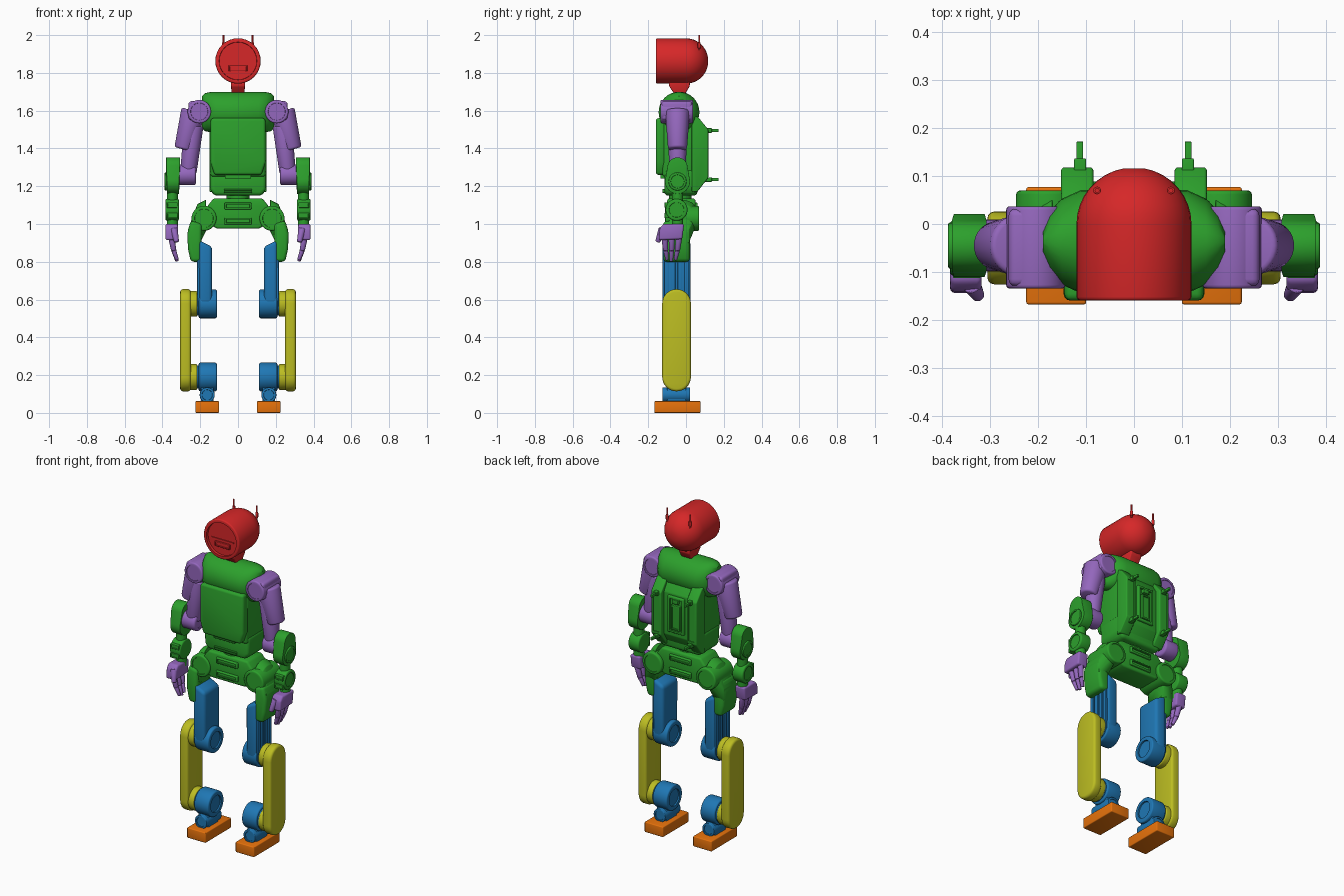
import bpy, bmesh
from math import cos, sin, pi, radians
from mathutils import Vector

cube = bpy.data.objects.get("Cube")
if cube:
    bpy.data.objects.remove(cube, do_unlink=True)


def material(name, rgb):
    m = bpy.data.materials.new(name)
    m.use_nodes = True
    col = [((c / 255 + 0.055) / 1.055) ** 2.4 for c in rgb] + [1]
    m.diffuse_color = col
    m.node_tree.nodes["Principled BSDF"].inputs["Base Color"].default_value = col
    return m


RED = material("red", (214, 39, 40))
GREEN = material("green", (44, 160, 44))
PURPLE = material("purple", (148, 103, 189))
BLUE = material("blue", (31, 119, 180))
YELLOW = material("yellow", (188, 189, 34))
ORANGE = material("orange", (255, 127, 14))


def solid(name, mat, pts, bevel=0.0, mirror=False, insets=(), seg=3):
    """Convex solid round the points, with rounded edges and inset panels."""
    bm = bmesh.new()
    for p in pts:
        bm.verts.new(p)
    bmesh.ops.remove_doubles(bm, verts=bm.verts, dist=1e-5)
    bmesh.ops.convex_hull(bm, input=bm.verts)
    loose = [v for v in bm.verts if not v.link_faces]
    bmesh.ops.delete(bm, geom=loose, context='VERTS')
    bmesh.ops.dissolve_limit(bm, angle_limit=radians(1), verts=bm.verts, edges=bm.edges)
    bmesh.ops.recalc_face_normals(bm, faces=bm.faces)
    if bevel:
        edges = [e for e in bm.edges if e.calc_face_angle(0) > radians(28)]
        bmesh.ops.bevel(bm, geom=edges, offset=bevel, segments=seg, profile=0.5,
                        affect='EDGES', clamp_overlap=True)
    for direction, thick, depth in insets:
        bm.normal_update()
        d = Vector(direction)
        facing = [f for f in bm.faces if f.normal.dot(d) > 0.95]
        if facing:
            f = max(facing, key=lambda f: f.calc_area())
            bmesh.ops.inset_region(bm, faces=[f], thickness=thick)
            bmesh.ops.inset_region(bm, faces=[f], thickness=0.001, depth=depth)
    mesh = bpy.data.meshes.new(name)
    bm.to_mesh(mesh)
    bm.free()
    mesh.materials.append(mat)
    for poly in mesh.polygons:
        poly.use_smooth = True
    mesh.set_sharp_from_angle(angle=radians(32))
    ob = bpy.data.objects.new(name, mesh)
    bpy.context.collection.objects.link(ob)
    if mirror:
        ob.modifiers.new("Mirror", 'MIRROR')
    return ob


def ring(c, axis, r, r2=None, n=32):
    a = Vector(axis).normalized()
    u = a.orthogonal().normalized() if abs(a.x) < 0.9 else Vector((0, 1, 0))
    if abs(a.y) < 0.01:
        u = Vector((0, 1, 0))
    v = a.cross(u)
    r2 = r2 or r
    return [Vector(c) + u * r * cos(2 * pi * i / n) + v * r2 * sin(2 * pi * i / n)
            for i in range(n)]


def rod(p0, p1, r0, r1=None):
    axis = Vector(p1) - Vector(p0)
    return ring(p0, axis, r0) + ring(p1, axis, r1 or r0)


def box(x0, x1, y0, y1, z0, z1):
    return [(x, y, z) for x in (x0, x1) for y in (y0, y1) for z in (z0, z1)]


def prism_x(profile, x0, x1):
    return [(x, y, z) for x in (x0, x1) for y, z in profile]


def prism_y(profile, y0, y1):
    return [(x, y, z) for y in (y0, y1) for x, z in profile]


FRONT, BACK, OUT, IN = (0, -1, 0), (0, 1, 0), (1, 0, 0), (-1, 0, 0)
ARM_Y, LEG_Y = -0.045, -0.05

# Head, face and neck
dome = [p for i in range(9)
        for p in ring((0, 0.118 * sin(i * pi / 18), 1.863), BACK, 0.12 * cos(i * pi / 18) + 1e-4)]
solid("head", RED, ring((0, -0.16, 1.863), BACK, 0.12) + dome, 0.008,
      insets=[(FRONT, 0.012, -0.015)])
solid("mouth", RED, box(-0.05, 0.05, -0.155, -0.14, 1.81, 1.84), 0.003,
      insets=[(FRONT, 0.004, -0.006)])
solid("brow", RED, box(-0.075, 0.075, -0.15, -0.14, 1.853, 1.858))
solid("antennas", RED, rod((0.077, 0.07, 1.92), (0.077, 0.07, 2.0), 0.005), mirror=True)
solid("antenna_bases", RED, rod((0.077, 0.07, 1.93), (0.077, 0.07, 1.96), 0.008), 0.002, True)
solid("neck", RED, box(-0.037, 0.037, -0.09, 0.02, 1.73, 1.77)
      + box(-0.033, 0.033, -0.055, -0.01, 1.68, 1.70), 0.006)

# Torso
yoke = []
for x, ry, rz in ((0.11, 0.108, 0.108), (0.15, 0.09, 0.106), (0.175, 0.065, 0.1), (0.19, 0.03, 0.085)):
    for s in (-1, 1):
        yoke += ring((s * x, -0.037, 1.592), OUT, ry, rz)
solid("shoulder_yoke", GREEN, yoke)
solid("torso", GREEN, box(-0.145, 0.145, -0.125, 0.06, 1.25, 1.58), 0.015)
solid("chest_plate", GREEN, prism_y([(s * x, z) for s in (-1, 1) for x, z in
      ((0.145, 1.56), (0.147, 1.33), (0.125, 1.26))], -0.16, -0.11), 0.014)
solid("abdomen", GREEN, prism_y([(s * x, z) for s in (-1, 1) for x, z in
      ((0.15, 1.29), (0.148, 1.18), (0.125, 1.15))], -0.115, 0.06), 0.02)
solid("abdomen_vent", GREEN, box(-0.075, 0.075, -0.125, -0.1, 1.165, 1.185), 0.003,
      insets=[(FRONT, 0.004, -0.008)])
solid("chest_latch", GREEN, box(-0.07, 0.07, -0.135, -0.1, 1.24, 1.265), 0.003,
      insets=[(FRONT, 0.004, -0.006)])
solid("waist", GREEN, rod((0, -0.03, 1.08), (0, -0.03, 1.2), 0.06))

# Back pack
pack = [(0.03, 1.58), (0.065, 1.565), (0.118, 1.5), (0.118, 1.245), (0.06, 1.17), (0.03, 1.17)]
solid("pack_rails", GREEN, prism_x(pack, 0.085, 0.152), 0.006, True, [(BACK, 0.012, -0.004)])
solid("pack_core", GREEN, prism_x([(y * 0.75, z) for y, z in pack], -0.1, 0.1), 0.005)
solid("pack_panel", GREEN, box(-0.055, 0.055, 0.07, 0.102, 1.27, 1.49), 0.006,
      insets=[(BACK, 0.012, -0.012)])
solid("pack_battery", GREEN, box(-0.03, 0.03, 0.08, 0.105, 1.29, 1.44), 0.004,
      insets=[(BACK, 0.008, -0.006)])
solid("pack_latch", GREEN, box(-0.02, 0.02, 0.08, 0.108, 1.45, 1.475), 0.003)
for z in (1.235, 1.495):
    solid("pack_hook", GREEN, box(0.106, 0.12, 0.1, 0.172, z - 0.008, z + 0.008), 0.002, True)
    solid("pack_hook_base", GREEN, box(0.1, 0.125, 0.09, 0.137, z - 0.012, z + 0.012), 0.003, True)

# Arms
solid("shoulder", PURPLE, rod((0.205, -0.135, 1.595), (0.205, 0.037, 1.595), 0.062), 0.008, True,
      [(FRONT, 0.008, -0.003), (BACK, 0.008, -0.003)])
solid("shoulder_block", PURPLE, box(0.2, 0.262, -0.13, 0.032, 1.55, 1.65), 0.015, True)
solid("upper_arm", PURPLE, rod((0.235, ARM_Y, 1.6), (0.288, ARM_Y, 1.395), 0.066, 0.05), 0.012, True)
solid("upper_arm_link", PURPLE, rod((0.235, ARM_Y, 1.52), (0.263, ARM_Y, 1.27), 0.052, 0.043), 0.008, True)
solid("elbow", PURPLE, rod((0.223, ARM_Y, 1.26), (0.32, ARM_Y, 1.26), 0.054), 0.012, True,
      [(IN, 0.008, -0.004)])
solid("forearm", GREEN, ring((0.308, ARM_Y, 1.3), OUT, 0.053) + ring((0.38, ARM_Y, 1.3), OUT, 0.053)
      + ring((0.312, ARM_Y, 1.225), OUT, 0.066) + ring((0.376, ARM_Y, 1.225), OUT, 0.066), 0.01, True)
solid("forearm_cap", GREEN, rod((0.37, ARM_Y, 1.225), (0.388, ARM_Y, 1.225), 0.048), 0.004, True,
      [(OUT, 0.008, -0.004)])
solid("wrist_neck", GREEN, rod((0.347, ARM_Y, 0.97), (0.347, ARM_Y, 1.2), 0.03), 0, True)
solid("wrist", GREEN, ring((0.313, -0.05, 1.075), OUT, 0.058) + ring((0.384, -0.05, 1.075), OUT, 0.058),
      0.008, True, [(OUT, 0.01, -0.005)])
for z in (1.045, 1.1):
    solid("wrist_vent", GREEN, box(0.32, 0.378, -0.113, -0.06, z - 0.014, z + 0.014), 0.003, True,
          [(FRONT, 0.004, -0.006)])

# Hands
solid("palm", PURPLE, prism_x([(-0.14, 0.975), (-0.145, 0.915), (-0.02, 0.92), (-0.01, 1.0), (-0.12, 1.0)],
      0.318, 0.384), 0.01, True)
for i in range(3):
    y = -0.115 + 0.04 * i
    tip = -0.1 + 0.022 * i
    knuckle = (0.34, (y + tip) / 2, 0.86)
    solid("finger_base", PURPLE, rod((0.355, y, 0.94), knuckle, 0.017, 0.014), 0.004, True)
    solid("finger_tip", PURPLE, rod(knuckle, (0.322, tip, 0.802 + 0.008 * abs(i - 1)), 0.013, 0.009),
          0.003, True)
solid("thumb", PURPLE, rod((0.34, -0.125, 0.975), (0.325, -0.15, 0.905), 0.02, 0.013), 0.005, True)

# Pelvis and hips
solid("pelvis", GREEN, prism_y([(s * x, z) for s in (-1, 1) for x, z in
      ((0.13, 1.135), (0.165, 1.09), (0.14, 0.99), (0.11, 0.975))], -0.1, 0.05), 0.012)
for y0, y1, d in ((-0.112, -0.08, FRONT), (0.03, 0.062, BACK)):
    for z in (1.015, 1.095):
        solid("pelvis_vent", GREEN, box(-0.072, 0.072, y0, y1, z - 0.018, z + 0.018), 0.005,
              insets=[(d, 0.006, -0.008)])
solid("hip_joint", GREEN, rod((0.18, -0.11, 1.03), (0.18, 0.07, 1.03), 0.066), 0.008, True,
      [(FRONT, 0.008, -0.003), (BACK, 0.008, -0.003)])
solid("hip_shell", GREEN, ring((0.17, -0.015, 1.045), OUT, 0.083) + ring((0.215, -0.02, 1.03), OUT, 0.075)
      + box(0.2, 0.265, -0.105, 0.015, 0.9, 0.97), 0.014, True)
solid("outer_thigh", GREEN, prism_y([(0.19, 1.0), (0.25, 1.02), (0.268, 0.95), (0.265, 0.87),
      (0.25, 0.8), (0.195, 0.8)], -0.12, 0.02), 0.018, True)

# Legs
solid("thigh", BLUE, prism_y([(0.137, 0.88), (0.208, 0.915), (0.208, 0.53), (0.137, 0.58)],
      -0.125, 0.025), 0.018, True)
for i in range(4):
    y = -0.104 + 0.036 * i
    solid("thigh_rib", BLUE, box(0.2, 0.216, y - 0.012, y + 0.012, 0.56, 0.85), 0.003, True)
for label, z in (("knee", 0.577), ("ankle", 0.19)):
    solid(label, BLUE, rod((0.112, LEG_Y, z), (0.208, LEG_Y, z), 0.076), 0.008, True,
          [(IN, 0.018, -0.008)])
    solid(label + "_hub", BLUE, rod((0.2, LEG_Y, z), (0.225, LEG_Y, z), 0.062), 0, True)
    solid(label + "_cover", YELLOW, rod((0.216, LEG_Y, z), (0.27, LEG_Y, z), 0.068), 0.006, True)
shin = [p for x in (0.25, 0.306) for z in (0.19, 0.579) for p in ring((x, LEG_Y, z), OUT, 0.076)]
solid("shin", YELLOW, shin, 0.014, True)

# Feet
solid("ankle_roll", BLUE, rod((0.163, -0.125, 0.095), (0.163, 0.022, 0.095), 0.04), 0.004, True,
      [(FRONT, 0.008, -0.004), (BACK, 0.008, -0.004)])
solid("ankle_bracket", BLUE, box(0.13, 0.196, -0.1, 0.0, 0.05, 0.14), 0.006, True)
solid("foot", ORANGE, box(0.1, 0.225, -0.168, 0.077, 0.0, 0.062), 0.005, True)
